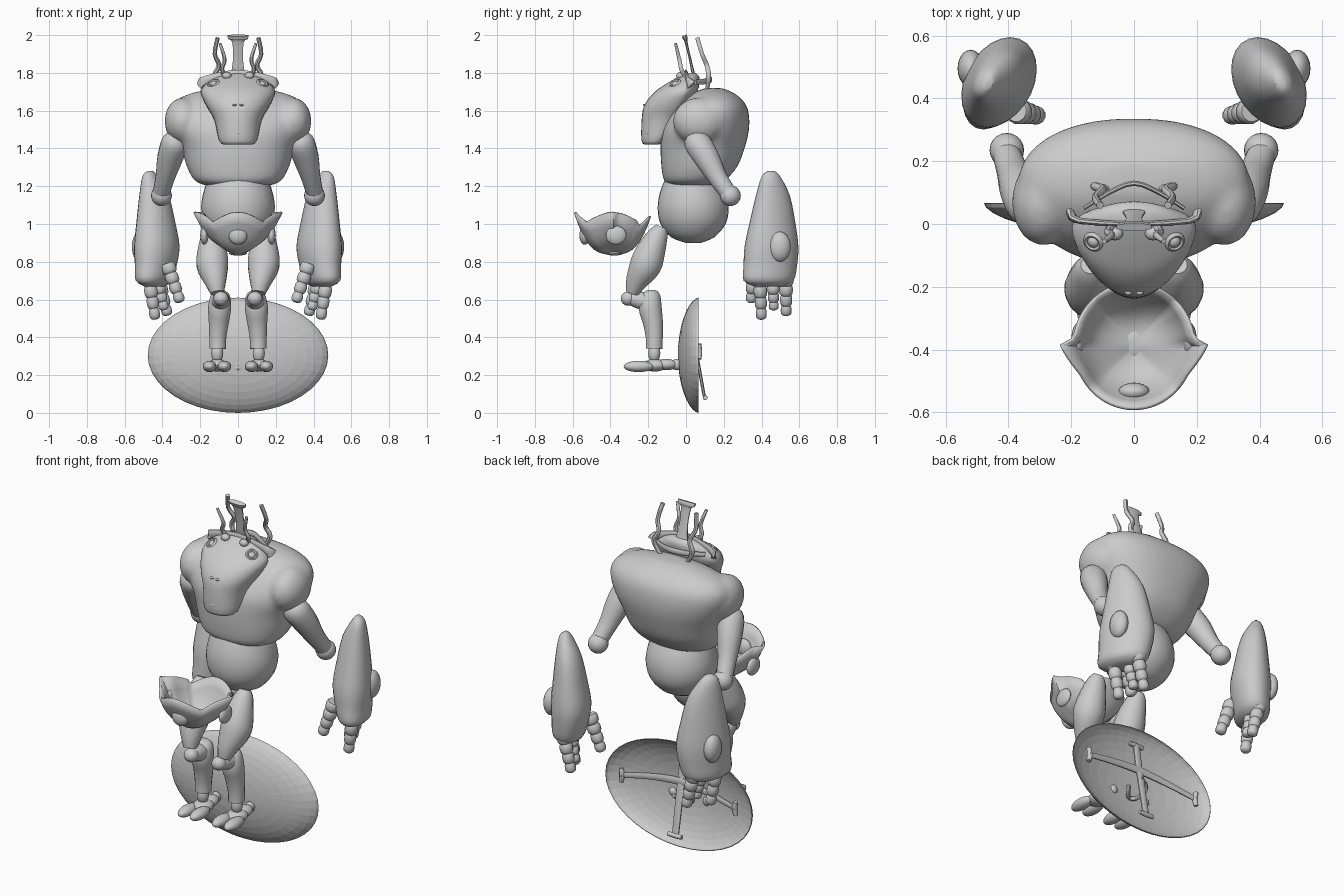
import bpy, bmesh, math
from mathutils import Vector

if "Cube" in bpy.data.objects:
    bpy.data.objects.remove(bpy.data.objects["Cube"])


def finish(name, bm, mirror=False, smooth=True, thick=0):
    bmesh.ops.recalc_face_normals(bm, faces=bm.faces)
    me = bpy.data.meshes.new(name)
    bm.to_mesh(me)
    bm.free()
    ob = bpy.data.objects.new(name, me)
    bpy.context.collection.objects.link(ob)
    if thick:
        m = ob.modifiers.new("thickness", 'SOLIDIFY')
        m.thickness = thick
    if mirror:
        m = ob.modifiers.new("mirror", 'MIRROR')
        m.use_mirror_merge = False
    if smooth:
        bpy.ops.object.select_all(action='DESELECT')
        ob.select_set(True)
        bpy.context.view_layer.objects.active = ob
        bpy.ops.object.shade_smooth_by_angle(angle=math.radians(45))
    return ob


def spline(rows, k=3):
    """Catmull-Rom interpolation of rows of numbers."""
    out = []
    for i in range(len(rows) - 1):
        a, b, c, d = (rows[max(i - 1, 0)], rows[i], rows[i + 1], rows[min(i + 2, len(rows) - 1)])
        for j in range(k):
            t = j / k
            out.append([0.5 * (2 * q + (r - p) * t + (2 * p - 5 * q + 4 * r - s) * t * t
                               + (3 * q - p - 3 * r + s) * t ** 3) for p, q, r, s in zip(a, b, c, d)])
    out.append(list(rows[-1]))
    return out


def skin(name, rings, **kw):
    bm = bmesh.new()
    vs = [[bm.verts.new(p) for p in ring] for ring in rings]
    n = len(vs[0])
    for a, b in zip(vs, vs[1:]):
        for i in range(n):
            bm.faces.new((a[i], a[(i + 1) % n], b[(i + 1) % n], b[i]))
    bm.faces.new(vs[0])
    bm.faces.new(vs[-1])
    return finish(name, bm, **kw)


def loft(name, rows, sq=1.0, skew=0.0, n=32, **kw):
    """Rows: z, centre x, half width, front y, y of widest point, back y."""
    rings = []
    for z, cx, hx, yf, cy, yb in spline(rows):
        ring = []
        for i in range(n):
            c, s = math.cos(2 * math.pi * i / n), math.sin(2 * math.pi * i / n)
            dy = abs(s) ** sq * ((yb - cy) if s > 0 else (yf - cy))
            ring.append((cx + hx * math.copysign(abs(c) ** sq, c) + skew * dy, cy + dy, z))
        rings.append(ring)
    return skin(name, rings, **kw)


def tube(name, pts, flat=1.0, ref=(1, 0, 0), n=16, k=3, **kw):
    """Points: x, y, z, radius. flat squashes the section across ref."""
    p = spline(pts, k)
    rings = []
    for i, q in enumerate(p):
        t = (Vector(p[min(i + 1, len(p) - 1)][:3]) - Vector(p[max(i - 1, 0)][:3])).normalized()
        nrm = t.cross(Vector(ref)).normalized()
        side = nrm.cross(t)
        rings.append([Vector(q[:3]) + q[3] * (side * math.cos(a) + nrm * flat * math.sin(a))
                      for a in (2 * math.pi * (j + 0.5) / n for j in range(n))])
    return skin(name, rings, **kw)


def ball(name, c, r, **kw):
    bm = bmesh.new()
    bmesh.ops.create_uvsphere(bm, u_segments=20, v_segments=12, radius=1)
    bmesh.ops.scale(bm, vec=r, verts=bm.verts)
    bmesh.ops.translate(bm, vec=c, verts=bm.verts)
    return finish(name, bm, **kw)


def ring(name, c, R, r, tilt, **kw):
    rot = Vector((0, 0, 1)).rotation_difference(Vector(tilt))
    bm = bmesh.new()
    g = [[bm.verts.new(Vector(c) + rot @ Vector(((R + r * math.cos(b)) * math.cos(a),
          (R + r * math.cos(b)) * math.sin(a), r * 1.4 * math.sin(b))))
          for b in (math.pi * j / 4 for j in range(8))] for a in (math.pi * i / 10 for i in range(20))]
    for i in range(20):
        for j in range(8):
            bm.faces.new((g[i][j], g[i][(j + 1) % 8], g[(i + 1) % 20][(j + 1) % 8], g[(i + 1) % 20][j]))
    return finish(name, bm, **kw)


def dish(name, f, nu, nt, **kw):
    """Open polar surface f(u, angle)."""
    bm = bmesh.new()
    mid = bm.verts.new(f(0, 0))
    g = [[bm.verts.new(f(i / nu, 2 * math.pi * j / nt)) for j in range(nt)] for i in range(1, nu + 1)]
    for j in range(nt):
        k = (j + 1) % nt
        bm.faces.new((mid, g[0][j], g[0][k]))
        for a, b in zip(g, g[1:]):
            bm.faces.new((a[j], b[j], b[k], a[k]))
    return finish(name, bm, **kw)


# torso, with the shoulders blended into the chest
chest = loft("chest", [(1.20, 0, .15, -.07, .05, .15), (1.225, 0, .225, -.115, .05, .20),
                       (1.30, 0, .27, -.13, .08, .27), (1.40, 0, .30, -.135, .10, .31),
                       (1.50, 0, .35, -.125, .11, .334), (1.59, 0, .37, -.075, .12, .332),
                       (1.65, 0, .335, -.02, .13, .305), (1.695, 0, .24, .04, .14, .25),
                       (1.72, 0, .10, .10, .15, .19)], sq=.88, n=40)
parts = [chest] + [ball("shoulder", (s * .29, .07, 1.545), (.1, .14, .125)) for s in (1, -1)]
for o in parts:
    o.select_set(True)
bpy.context.view_layer.objects.active = chest
bpy.ops.object.join()
m = chest.modifiers.new("blend", 'REMESH')
m.mode, m.voxel_size, m.use_smooth_shade = 'VOXEL', .013, True
m = chest.modifiers.new("soften", 'SMOOTH')
m.factor, m.iterations = .5, 12
loft("abdomen", [(.90, 0, .05, 0, .04, .08), (.93, 0, .12, -.08, .04, .15),
                 (1.0, 0, .175, -.135, .04, .21), (1.08, 0, .195, -.15, .04, .225),
                 (1.16, 0, .185, -.14, .04, .21), (1.24, 0, .16, -.11, .04, .17)])

# head with mouth, nostrils and eyes
loft("head", [(1.42, 0, .07, -.215, -.17, -.15), (1.44, 0, .10, -.235, -.15, -.11),
              (1.55, 0, .125, -.235, -.10, -.04), (1.63, 0, .17, -.22, -.05, .03),
              (1.70, 0, .198, -.165, -.01, .06), (1.745, 0, .165, -.10, .0, .07),
              (1.78, 0, .11, -.04, .02, .07), (1.80, 0, .05, .0, .03, .05)])
tube("mouth", [(-.075, -.20, 1.475, .008), (0, -.233, 1.482, .007), (.075, -.20, 1.475, .008)],
     ref=(0, 0, 1), n=8)
ball("nostril", (.018, -.217, 1.63), (.012, .01, .006), mirror=True)
ring("eye_ring", (.128, -.055, 1.74), .026, .009, (.4, -.5, .75), mirror=True)
ball("eye", (.126, -.053, 1.737), (.022, .022, .02), mirror=True)

# crown: bands, central crest and curved horns
tube("front_band", [(-.2, .03, 1.735, .03), (-.17, .01, 1.765, .022), (0, .0, 1.80, .018),
                    (.17, .01, 1.765, .022), (.2, .03, 1.735, .03)], flat=.5, ref=(0, 0, 1), n=8)
tube("back_band", [(-.16, .05, 1.75, .014), (-.08, .10, 1.755, .016), (0, .13, 1.765, .018),
                   (.08, .10, 1.755, .016), (.16, .05, 1.75, .014)], flat=.5, ref=(0, 0, 1), n=8)
tube("crest", [(0, .06, 1.72, .05), (0, .04, 1.79, .04), (0, .02, 1.88, .028),
               (0, .0, 1.965, .034), (0, -.003, 1.98, .055), (0, -.01, 1.998, .06)], flat=.25, n=8)
tube("long_horn", [(.08, .11, 1.70, .01), (.125, .12, 1.78, .014), (.10, .11, 1.84, .013),
                   (.123, .085, 1.90, .012), (.108, .06, 1.985, .012)], n=8, mirror=True)
tube("short_horn", [(.06, .0, 1.77, .012), (.085, -.025, 1.82, .012), (.07, -.035, 1.87, .011),
                    (.095, -.055, 1.955, .008)], n=8, mirror=True)
ball("crown_stud", (.06, -.03, 1.785), (.025, .022, .02), mirror=True)

# arms
tube("upper_arm", [(.315, .04, 1.475, .03), (.33, .055, 1.44, .07), (.36, .11, 1.35, .068),
                   (.385, .165, 1.25, .052), (.405, .22, 1.17, .045)], mirror=True)
ball("elbow", (.405, .235, 1.15), (.055, .055, .055), mirror=True)
loft("forearm", [(1.28, .465, .015, .43, .45, .47), (1.25, .465, .04, .40, .45, .50),
                 (1.15, .445, .075, .37, .45, .55), (1.0, .435, .10, .335, .45, .58),
                 (.88, .43, .115, .31, .45, .595), (.78, .435, .105, .305, .45, .588),
                 (.70, .445, .09, .305, .45, .57), (.67, .44, .05, .36, .45, .52)],
     skew=-.25, n=24, mirror=True)
ball("forearm_knob", (.52, .495, .88), (.042, .06, .08), mirror=True)


def finger(name, a, b, r):
    """Chain of overlapping knuckles from a to b."""
    a, b = Vector(a), Vector(b)
    pts = [(*a.lerp(b, (i + t) / 4), r * w * (1.08 - .1 * i))
           for i in range(4) for t, w in ((.0, .84), (.25, 1.0), (.8, .97))]
    tube(name, pts + [(*b, r * .35)], n=12, k=2, mirror=True)


finger("thumb", (.375, .36, .79), (.305, .345, .585), .038)
finger("front_finger", (.475, .39, .73), (.437, .40, .495), .037)
finger("middle_finger", (.43, .46, .72), (.39, .465, .545), .034)
finger("rear_finger", (.425, .53, .73), (.372, .53, .515), .037)


# pelvis bowl, its two side points sharp at the rear and sloping at the front
def pelvis(u, a):
    c, s = math.cos(a), math.sin(a)
    point = max(0, 1 + s / .45) if s <= .001 else max(0, 1 - s / .12)
    rim = 1.01 + .05 * abs(math.cos(2 * a)) ** 1.2 - (.02 if s > .7 else 0)
    h = c * c * (.3 * u + .2 * u * u + .5 * u ** 7) + s * s * u ** 3
    return ((.195 + .042 * point * u ** 5) * u * c, -.385 + (.208 if s < 0 else .20) * u * s,
            .838 + (rim - .838) * h)


dish("pelvis", pelvis, 10, 64, thick=.012)
ball("pelvis_boss", (0, -.535, .94), (.05, .03, .05))
ball("hip_socket", (.178, -.37, .94), (.022, .055, .05), mirror=True)
ball("pelvis_disc", (0, -.38, .845), (.048, .048, .012))

# legs
tube("thigh", [(.14, -.13, .985, .03), (.14, -.145, .95, .052), (.137, -.185, .86, .078),
               (.135, -.215, .78, .085), (.12, -.26, .70, .06), (.11, -.285, .635, .036)], mirror=True)
ball("knee", (.09, -.305, .605), (.04, .04, .038), mirror=True)
tube("knee_link", [(.09, -.31, .605, .03), (.09, -.26, .60, .045), (.095, -.2, .585, .05)], mirror=True)
tube("shin", [(.09, -.185, .648, .025), (.092, -.185, .625, .05), (.097, -.19, .56, .062),
              (.102, -.175, .48, .054), (.107, -.168, .40, .046), (.108, -.168, .34, .044)], mirror=True)
ball("ankle", (.11, -.168, .315), (.032, .032, .05), mirror=True)
ball("foot", (.11, -.165, .252), (.055, .065, .033), mirror=True)
for nm, x, y, rx, ry in (("inner_toe", .072, -.25, .036, .08), ("outer_toe", .15, -.25, .036, .08),
                         ("heel", .11, -.105, .045, .06), ("heel_claw", .11, -.05, .028, .03)):
    ball(nm, (x, y, .246 if y < -.2 else .256), (rx, ry, .03), mirror=True)

# shield with cross brace and grip at the back
dish("shield", lambda u, a: (.478 * math.sin(u * math.pi / 2) * math.cos(a),
                             .065 - .108 * math.cos(u * math.pi / 2) ** 1.2,
                             .305 + .305 * math.sin(u * math.pi / 2) * math.sin(a)),
     9, 40, smooth=False, thick=.004)
tube("brace_side", [(-.37, .07, .325, .016), (-.18, .052, .36, .02), (0, .045, .375, .024),
                    (.18, .052, .36, .02), (.37, .07, .325, .016)], flat=.45, ref=(0, 0, 1), n=8)
tube("brace_upright", [(0, .02, .535, .022), (0, .035, .42, .024), (0, .058, .30, .024),
                       (0, .098, .08, .022)], flat=.4, n=8)
tube("side_brace_end", [(.372, .07, .285, .013), (.365, .07, .325, .016), (.372, .07, .365, .013)],
     n=8, mirror=True)
for nm, y, z in (("top_brace_end", .016, .54), ("bottom_brace_end", .102, .08)):
    tube(nm, [(-.045, y, z, .012), (0, y, z, .014), (.045, y, z, .012)], ref=(0, 0, 1), n=8)
tube("grip", [(0, .055, .325, .012), (-.06, .03, .30, .012), (-.04, .0, .25, .012), (0, -.035, .238, .012),
              (.04, .0, .25, .012), (.06, .03, .27, .012)], ref=(0, 0, 1), n=8)
